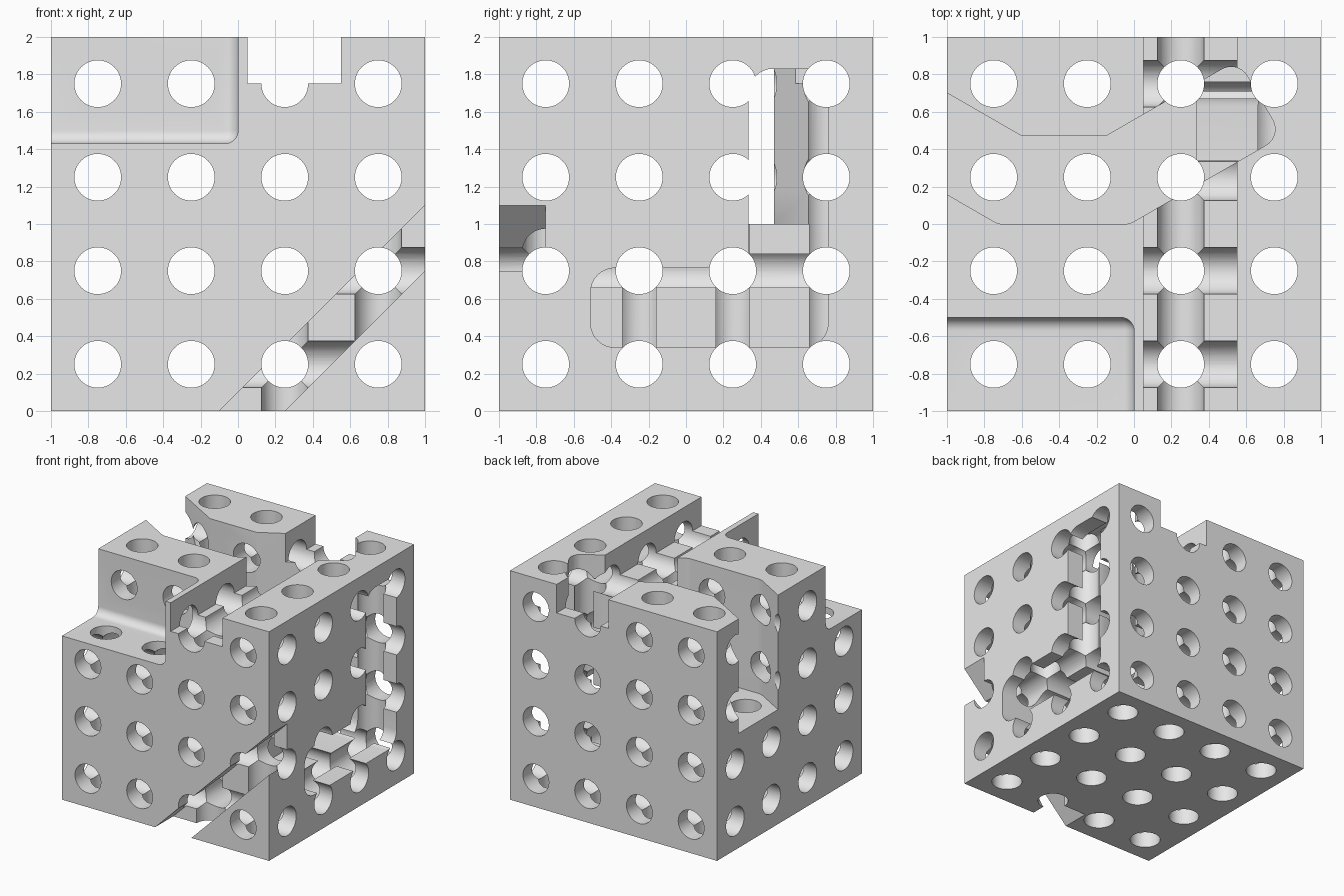
import bpy, bmesh, math
from mathutils import Vector, Matrix

if "Cube" in bpy.data.objects:
    bpy.data.objects.remove(bpy.data.objects["Cube"])


def new_object(name, bm):
    bmesh.ops.recalc_face_normals(bm, faces=bm.faces)
    mesh = bpy.data.meshes.new(name)
    bm.to_mesh(mesh)
    bm.free()
    ob = bpy.data.objects.new(name, mesh)
    bpy.context.collection.objects.link(ob)
    return ob


def rounded(points, steps=8):
    """Outline from (u, v, radius) corners, each corner turned into an arc."""
    out = []
    for i, (u, v, r) in enumerate(points):
        p = Vector((u, v))
        if r == 0:
            out.append(p)
            continue
        a = (Vector(points[i - 1][:2]) - p).normalized()
        b = (Vector(points[(i + 1) % len(points)][:2]) - p).normalized()
        half = a.angle(b) / 2
        centre = p + (a + b).normalized() * (r / math.sin(half))
        start = p + a * (r / math.tan(half)) - centre
        end = p + b * (r / math.tan(half)) - centre
        sweep = math.pi - 2 * half
        for k in range(steps + 1):
            t = k / steps
            out.append(centre + (start * math.sin((1 - t) * sweep)
                                 + end * math.sin(t * sweep)) / math.sin(sweep))
    return out


def prism(name, points, axis, lo, hi):
    """Extrude an outline along an axis from lo to hi."""
    place = {'X': lambda p, d: (d, p.x, p.y),
             'Y': lambda p, d: (p.x, d, p.y),
             'Z': lambda p, d: (p.x, p.y, d)}[axis]
    outline = rounded(points)
    bm = bmesh.new()
    base = bm.faces.new([bm.verts.new(place(p, lo)) for p in outline])
    top = bmesh.ops.extrude_face_region(bm, geom=[base])['geom']
    shift = Vector(place(Vector((0, 0)), hi - lo))
    bmesh.ops.translate(bm, vec=shift,
                        verts=[g for g in top if isinstance(g, bmesh.types.BMVert)])
    return new_object(name, bm)


def box_bm(lo, hi):
    lo, hi = Vector(lo), Vector(hi)
    bm = bmesh.new()
    bmesh.ops.create_cube(bm, size=1, matrix=Matrix.Translation((lo + hi) / 2)
                          @ Matrix.Diagonal((*(hi - lo), 1)))
    return bm


def drill_set(name, axis):
    """Sixteen parallel drills on a four by four grid."""
    turn = {'X': Matrix.Rotation(math.pi / 2, 4, 'Y'),
            'Y': Matrix.Rotation(math.pi / 2, 4, 'X'),
            'Z': Matrix.Identity(4)}[axis]
    bm = bmesh.new()
    grid = (-0.75, -0.25, 0.25, 0.75)
    for u in grid:
        for v in grid:
            bmesh.ops.create_cone(bm, cap_ends=True, segments=48,
                                  radius1=0.125, radius2=0.125, depth=2.4,
                                  matrix=Matrix.Translation((0, 0, 1)) @ turn
                                  @ Matrix.Translation((u, v, 0)))
    return new_object(name, bm)


# Solid block
block = new_object("drilled_block", box_bm((-1, -1, 0), (1, 1, 2)))

# Corner step with filleted inner edges
bm = box_bm((-1.3, -1.3, 1.43), (0, -0.5, 2.3))
bmesh.ops.bevel(bm, geom=bm.edges[:], offset=0.07, segments=8,
                profile=0.5, affect='EDGES')
cutters = [new_object("corner_step", bm)]

# Straight slot across the top
cutters.append(new_object("top_slot", box_bm((0.05, -1.2, 1.75), (0.55, 1.2, 2.2))))

# Diagonal slot in the front
cutters.append(prism("diagonal_slot", [(-0.3, -0.2, 0), (1.2, 1.3, 0),
                                       (1.2, 0.95, 0), (0.05, -0.2, 0)],
                     'Y', -1.2, -0.75))

# Angled channel from the left side, open at the top
cutters.append(prism("angled_channel",
                     [(-1.2, 0.816, 0), (-0.6, 0.47, 0), (-0.15, 0.47, 0),
                      (0.556, 0.877, 0.1), (0.791, 0.47, 0.1), (-0.024, 0, 0.1),
                      (-0.726, 0, 0.1), (-1.2, 0.274, 0)], 'Z', 1.0, 2.2))

# L-shaped slot in the right side
cutters.append(prism("l_slot",
                     [(-0.51, 0.34, 0.13), (0.76, 0.34, 0.13), (0.76, 1.83, 0.13),
                      (0.335, 1.83, 0.13), (0.335, 0.765, 0), (-0.51, 0.765, 0.13)],
                     'X', 0.337, 1.2))

# Through holes along each axis
cutters += [drill_set("drills_" + a.lower(), a) for a in 'XYZ']

# Cut everything out of the block
bpy.context.view_layer.objects.active = block
block.select_set(True)
for c in cutters:
    c.hide_render = True
    mod = block.modifiers.new(c.name, 'BOOLEAN')
    mod.operation = 'DIFFERENCE'
    mod.solver = 'MANIFOLD'
    mod.object = c
    bpy.ops.object.modifier_apply(modifier=mod.name)
for c in cutters:
    bpy.data.objects.remove(c)

# Single grey finish
grey = bpy.data.materials.new("plain_grey")
grey.diffuse_color = (0.8, 0.8, 0.8, 1)
grey.use_nodes = True
grey.node_tree.nodes["Principled BSDF"].inputs["Base Color"].default_value = grey.diffuse_color
block.data.materials.clear()
block.data.materials.append(grey)
for p in block.data.polygons:
    p.material_index = 0
bpy.ops.object.shade_smooth_by_angle(angle=math.radians(30))
